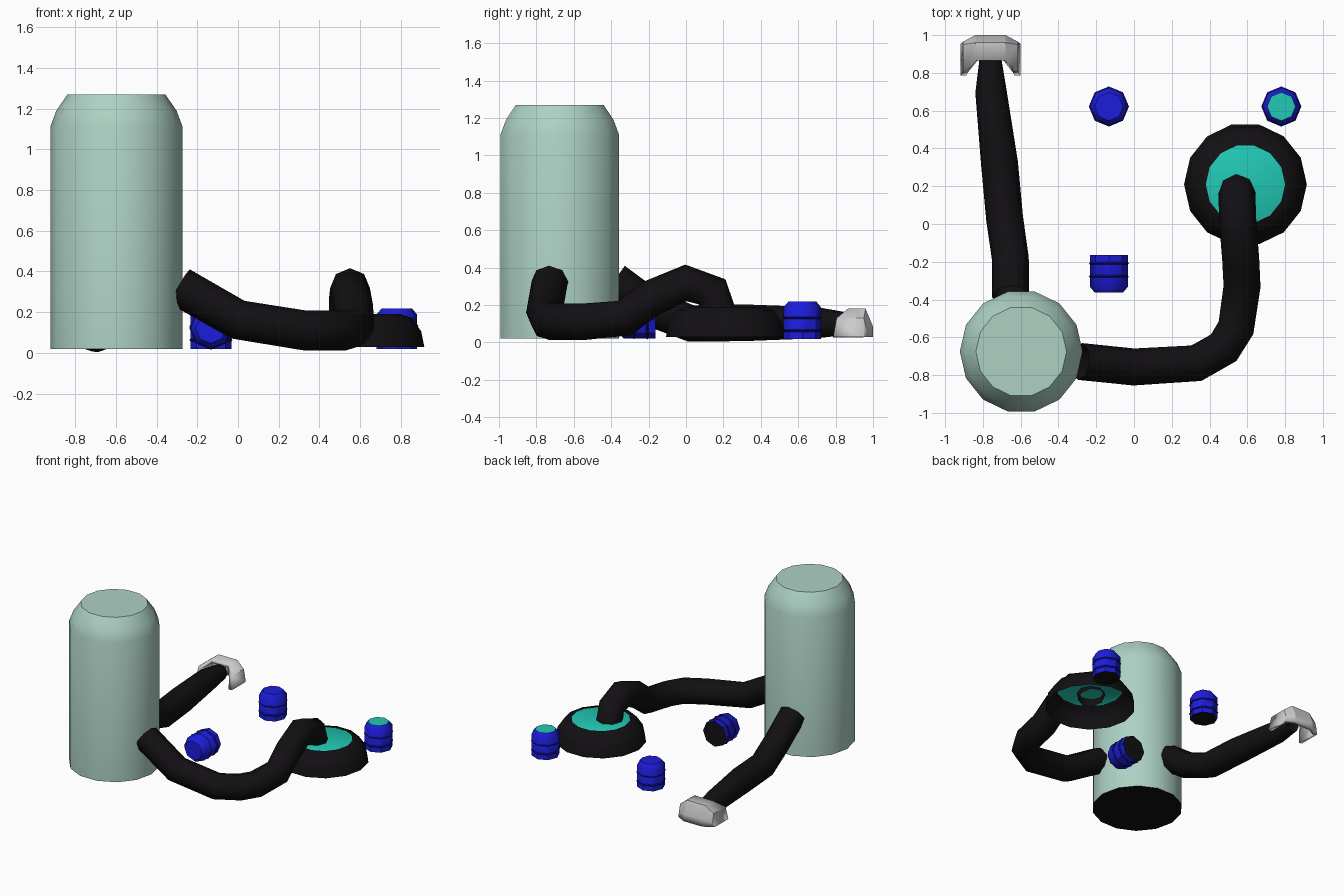
import bpy, bmesh
from math import cos, sin, pi, radians

if "Cube" in bpy.data.objects:
    bpy.data.objects.remove(bpy.data.objects["Cube"])


def material(name, rgb):
    m = bpy.data.materials.new(name)
    m.diffuse_color = (*rgb, 1)
    m.use_nodes = True
    m.node_tree.nodes["Principled BSDF"].inputs["Base Color"].default_value = m.diffuse_color
    return m


MINT = material("mint", (0.42, 0.64, 0.55))
BLACK = material("black", (0.006, 0.005, 0.006))
TEAL = material("teal", (0.015, 0.58, 0.46))
BLUE = material("blue", (0.012, 0.012, 0.72))
NAVY = material("navy", (0.005, 0.005, 0.25))


def smooth(ob, angle=40):
    bpy.ops.object.select_all(action='DESELECT')
    ob.select_set(True)
    bpy.context.view_layer.objects.active = ob
    bpy.ops.object.shade_smooth_by_angle(angle=radians(angle))


def finish(name, bm, mats):
    me = bpy.data.meshes.new(name)
    bm.to_mesh(me)
    bm.free()
    for m in mats:
        me.materials.append(m)
    ob = bpy.data.objects.new(name, me)
    bpy.context.collection.objects.link(ob)
    return ob


def lathe(name, profile, sides, mats, loc, bottom=None, top=None):
    """Spin (radius, z) points; bottom/top are cap material slots, None leaves open."""
    bm = bmesh.new()
    rings = [[bm.verts.new((r * cos(2 * pi * i / sides), r * sin(2 * pi * i / sides), z))
              for i in range(sides)] for r, z in profile]
    for a, b in zip(rings, rings[1:]):
        for i in range(sides):
            j = (i + 1) % sides
            bm.faces.new((a[i], a[j], b[j], b[i]))
    if bottom is not None:
        bm.faces.new(rings[0][::-1]).material_index = bottom
    if top is not None:
        bm.faces.new(rings[-1]).material_index = top
    ob = finish(name, bm, mats)
    ob.location = loc
    smooth(ob)
    return ob


def hose(name, points, radius):
    """Eight-sided open tube; points are (x, y, z, radius factor)."""
    cu = bpy.data.curves.new(name, 'CURVE')
    cu.dimensions = '3D'
    cu.bevel_depth = radius
    cu.bevel_resolution = 2
    sp = cu.splines.new('POLY')
    sp.points.add(len(points) - 1)
    for p, (x, y, z, f) in zip(sp.points, points):
        p.co = (x, y, z, 1)
        p.radius = f
    cu.materials.append(BLACK)
    ob = bpy.data.objects.new(name, cu)
    bpy.context.collection.objects.link(ob)
    bpy.ops.object.select_all(action='DESELECT')
    ob.select_set(True)
    bpy.context.view_layer.objects.active = ob
    bpy.ops.object.convert(target='MESH')
    smooth(bpy.context.view_layer.objects.active, 60)


# Tank
lathe("tank", [(0.325, 0.02), (0.325, 1.11), (0.295, 1.19), (0.24, 1.27)], 14,
      [MINT, BLACK], (-0.597, -0.675, 0), bottom=1, top=0)

# Hoses
hose("long_hose", [(-0.285, -0.728, 0.325, 1), (0, -0.757, 0.163, 1), (0.33, -0.737, 0.11, 1),
                   (0.475, -0.655, 0.11, 1), (0.54, -0.55, 0.11, 1), (0.572, -0.33, 0.13, 1),
                   (0.565, -0.19, 0.235, 1), (0.55, 0, 0.318, 1), (0.545, 0.14, 0.27, 1),
                   (0.545, 0.175, 0.14, 1)], 0.098)
hose("short_hose", [(-0.655, -0.385, 0.33, 1), (-0.655, -0.18, 0.18, 1), (-0.685, 0.03, 0.1, 1),
                    (-0.712, 0.32, 0.105, 1), (-0.757, 0.7, 0.105, 0.85),
                    (-0.76, 0.87, 0.1, 0.6)], 0.098)

# Round floor head: open shell with a teal disc
HEAD = (0.59, 0.21, 0)
lathe("floor_head_shell", [(0.325, 0.03), (0.31, 0.105), (0.265, 0.172), (0.21, 0.19)], 14,
      [BLACK], HEAD)
lathe("floor_head_disc", [(0.24, 0.172), (0.215, 0.184)], 14, [TEAL], HEAD, top=0)

# Canisters: eight-sided, two thin ridges each
for name, loc, tilt, lid in (("canister_open", (0.78, 0.622, 0.018), 0, TEAL),
                             ("canister_closed", (-0.133, 0.622, 0.018), 0, BLUE),
                             ("canister_lying", (-0.133, -0.163, 0.122), radians(90), BLUE)):
    parts = [lathe(name, [(0.1, 0), (0.1, 0.17), (0.075, 0.2)], 8,
                   [BLUE, BLACK, lid], loc, bottom=1, top=2)]
    for k, z in enumerate((0.045, 0.115)):
        parts.append(lathe(f"{name}_ridge_{k + 1}", [(0.099, z - 0.008), (0.106, z), (0.099, z + 0.008)],
                           8, [NAVY], loc))
    for p in parts:
        p.rotation_euler.x = tilt
        if tilt == 0:
            p.rotation_euler.z = 0

# Grey nozzle: arched hood, solidified inward
arch = [(-0.158, 0.03), (-0.145, 0.13), (-0.08, 0.18), (0.08, 0.18), (0.145, 0.13), (0.158, 0.03)]
front_y = [0.787, 0.805, 0.865, 0.865, 0.805, 0.787]
mid_y = [0.95, 0.95, 0.96, 0.96, 0.95, 0.95]
back_y = [0.955, 0.965, 1.0, 1.0, 0.965, 0.955]
back_z = [0.03, 0.07, 0.085, 0.085, 0.07, 0.03]
bm = bmesh.new()
rows = [[bm.verts.new((x, y, z)) for (x, z), y in zip(arch, front_y)],
        [bm.verts.new((x, y, z)) for (x, z), y in zip(arch, mid_y)],
        [bm.verts.new((x, y, z)) for (x, _), y, z in zip(arch, back_y, back_z)],
        [bm.verts.new((x, y, 0.03)) for (x, _), y in zip(arch, back_y)]]
for a, b in zip(rows, rows[1:]):
    for i in range(5):
        bm.faces.new((a[i], a[i + 1], b[i + 1], b[i]))
bmesh.ops.remove_doubles(bm, verts=bm.verts, dist=0.0001)
bmesh.ops.recalc_face_normals(bm, faces=bm.faces)
nozzle = finish("nozzle", bm, [])
nozzle.location.x = -0.76
mod = nozzle.modifiers.new("wall", 'SOLIDIFY')
mod.thickness = 0.03
mod.offset = -1
smooth(nozzle, 25)
